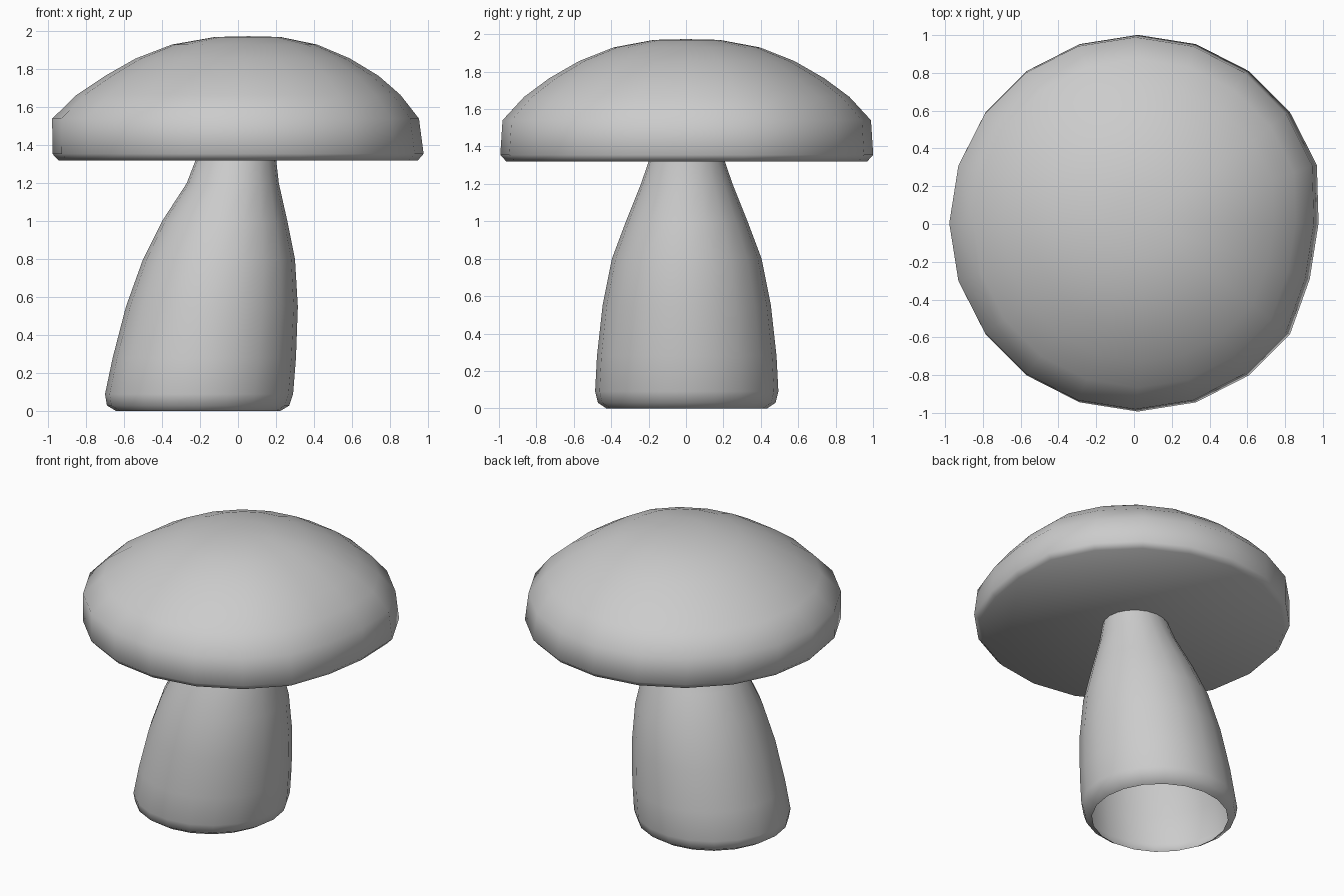
import bpy
import bmesh
from math import cos, sin, pi, radians

if "Cube" in bpy.data.objects:
    bpy.data.objects.remove(bpy.data.objects["Cube"])

SIDES = 20


def loft(name, rings, close_bottom=False, apex=None, shape=None):
    """Skin stacked rings given as (z, centre_x, radius_x, radius_y)."""
    bm = bmesh.new()
    loops = []
    for z, cx, rx, ry in rings:
        loop = []
        for i in range(SIDES):
            a = 2 * pi * i / SIDES
            k = shape(i) if shape else 1.0
            loop.append(bm.verts.new((cx + rx * k * cos(a), 0.004 + ry * k * sin(a), z)))
        loops.append(loop)
    for lo, hi in zip(loops, loops[1:]):
        for i in range(SIDES):
            j = (i + 1) % SIDES
            bm.faces.new((lo[i], lo[j], hi[j], hi[i]))
    if close_bottom:
        bm.faces.new(loops[0][::-1])
    if apex:
        tip = bm.verts.new(apex)
        top = loops[-1]
        for i in range(SIDES):
            bm.faces.new((top[i], top[(i + 1) % SIDES], tip))
    mesh = bpy.data.meshes.new(name)
    bm.to_mesh(mesh)
    bm.free()
    obj = bpy.data.objects.new(name, mesh)
    bpy.context.collection.objects.link(obj)
    bpy.ops.object.select_all(action='DESELECT')
    obj.select_set(True)
    bpy.context.view_layer.objects.active = obj
    bpy.ops.object.shade_smooth_by_angle(angle=radians(50))
    return obj


# Stem: leaning tube, open underneath: (z, left x, right x, half depth)
stem_profile = [
    (0.00, -0.64, 0.22, 0.43), (0.03, -0.69, 0.27, 0.475),
    (0.09, -0.70, 0.29, 0.49), (0.28, -0.66, 0.305, 0.48),
    (0.55, -0.59, 0.315, 0.45), (0.80, -0.50, 0.30, 0.40),
    (1.00, -0.40, 0.26, 0.325), (1.20, -0.27, 0.215, 0.245),
    (1.33, -0.22, 0.20, 0.20),
]
loft("stem", [(z, (l + r) / 2, (r - l) / 2, d) for z, l, r, d in stem_profile])

# Cap: flat underside, short upright rim and domed top, slightly dented on the right
cap_profile = [
    (1.32, 0.02, 0.965), (1.355, 0.02, 0.997), (1.54, 0.007, 0.985),
    (1.665, 0.02, 0.87), (1.765, 0.035, 0.735), (1.857, 0.037, 0.575),
    (1.93, 0.042, 0.39), (1.97, 0.055, 0.175),
]
loft("cap", [(z, x, r, r) for z, x, r in cap_profile],
     close_bottom=True, apex=(0.055, 0, 1.974),
     shape=lambda i: 0.96 if i in (0, SIDES - 1) else 1.0)
